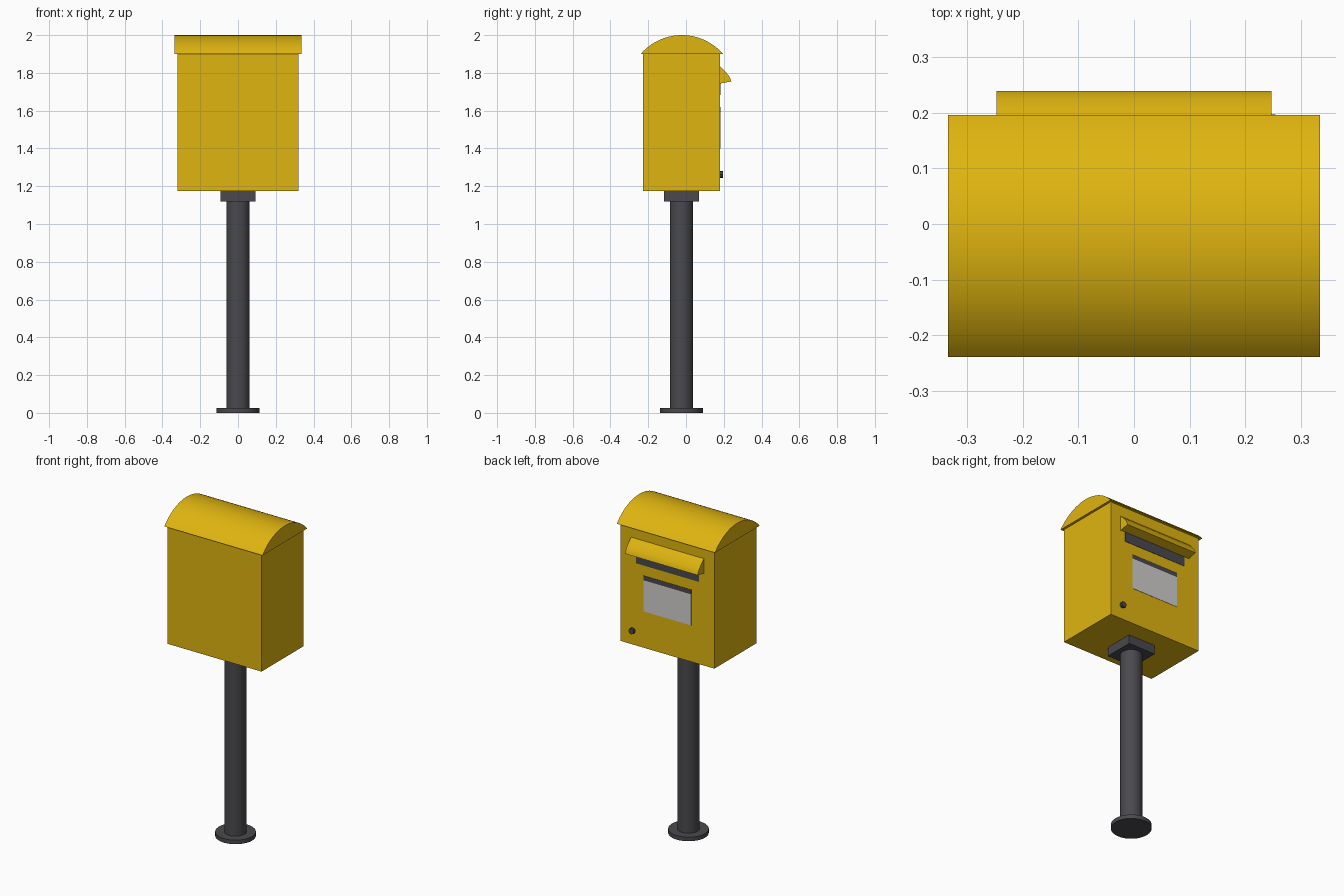
import bpy, bmesh, math

if "Cube" in bpy.data.objects:
    bpy.data.objects.remove(bpy.data.objects["Cube"])

def material(name, rgb):
    m = bpy.data.materials.new(name)
    m.diffuse_color = (*rgb, 1)
    m.use_nodes = True
    m.node_tree.nodes["Principled BSDF"].inputs["Base Color"].default_value = m.diffuse_color
    return m

YELLOW = material("yellow paint", (0.74, 0.46, 0.005))
DARK = material("dark grey metal", (0.068, 0.066, 0.075))
WHITE = material("pale label", (0.64, 0.63, 0.61))
YC = -0.024  # centre line of the post and box
BACK = 0.18  # wall carrying the slot and label

def finish(name, bm, mat, smooth=False):
    bmesh.ops.recalc_face_normals(bm, faces=bm.faces[:])
    me = bpy.data.meshes.new(name)
    bm.to_mesh(me)
    bm.free()
    me.materials.append(mat)
    ob = bpy.data.objects.new(name, me)
    bpy.context.collection.objects.link(ob)
    if smooth:
        bpy.ops.object.select_all(action='DESELECT')
        ob.select_set(True)
        bpy.context.view_layer.objects.active = ob
        bpy.ops.object.shade_smooth_by_angle(angle=math.radians(32))
    return ob

def box(name, lo, hi, mat):
    bm = bmesh.new()
    bmesh.ops.create_cube(bm, size=1)
    for v in bm.verts:
        v.co = [a + (c + 0.5) * (b - a) for a, b, c in zip(lo, hi, v.co)]
    return finish(name, bm, mat)

def cylinder(name, r, z0, z1, mat, sides=32):
    bm = bmesh.new()
    bmesh.ops.create_cone(bm, cap_ends=True, segments=sides, radius1=r, radius2=r, depth=z1 - z0)
    bmesh.ops.translate(bm, verts=bm.verts[:], vec=(0, YC, (z0 + z1) / 2))
    return finish(name, bm, mat, True)

def extrude_x(name, profile, half, mat):
    """Extrude a (y, z) profile symmetrically along x."""
    bm = bmesh.new()
    face = bm.faces.new([bm.verts.new((-half, y, z)) for y, z in profile])
    new = bmesh.ops.extrude_face_region(bm, geom=[face])["geom"]
    bmesh.ops.translate(bm, verts=[g for g in new if isinstance(g, bmesh.types.BMVert)],
                        vec=(2 * half, 0, 0))
    # the starting face stays as the second end cap
    return finish(name, bm, mat, True)

# Post with foot and square collar
cylinder("foot_plate", 0.114, 0, 0.025, DARK)
cylinder("post", 0.062, 0.02, 1.13, DARK)
box("collar", (-0.093, YC - 0.093, 1.12), (0.093, YC + 0.093, 1.175), DARK)

# Box body
box("box_body", (-0.32, -0.228, 1.175), (0.32, BACK, 1.902), YELLOW)

# Arched lid: circular segment from chord and rise
half, rise, yl = 0.218, 0.1, -0.022
R = (half ** 2 + rise ** 2) / (2 * rise)
A = math.asin(half / R)
arc = [(yl + R * math.sin(A * t / 12), 1.9 + rise - R + R * math.cos(A * t / 12))
       for t in range(-12, 13)]
extrude_x("arched_lid", arc, 0.335, YELLOW)

# Rain hood over the slot
extrude_x("slot_hood", [(0.178, 1.836), (0.205, 1.811), (0.226, 1.786), (0.235, 1.77),
                        (0.24, 1.755), (0.178, 1.743)], 0.248, YELLOW)

# Slot, label holder and label as thin plates
box("letter_slot", (-0.215, BACK - 0.002, 1.683), (0.215, BACK + 0.002, 1.743), DARK)
box("label_strip", (-0.162, BACK - 0.002, 1.592), (0.162, BACK + 0.002, 1.62), DARK)
box("label", (-0.162, BACK - 0.002, 1.4), (0.162, BACK + 0.002, 1.592), WHITE)

# Lock
bm = bmesh.new()
bmesh.ops.create_cone(bm, cap_ends=True, segments=8, radius1=0.018, radius2=0.018, depth=0.02)
for v in bm.verts:
    x, y, z = v.co
    v.co = (0.237 + x, BACK + 0.007 + z, 1.262 + y)
finish("lock", bm, DARK)
